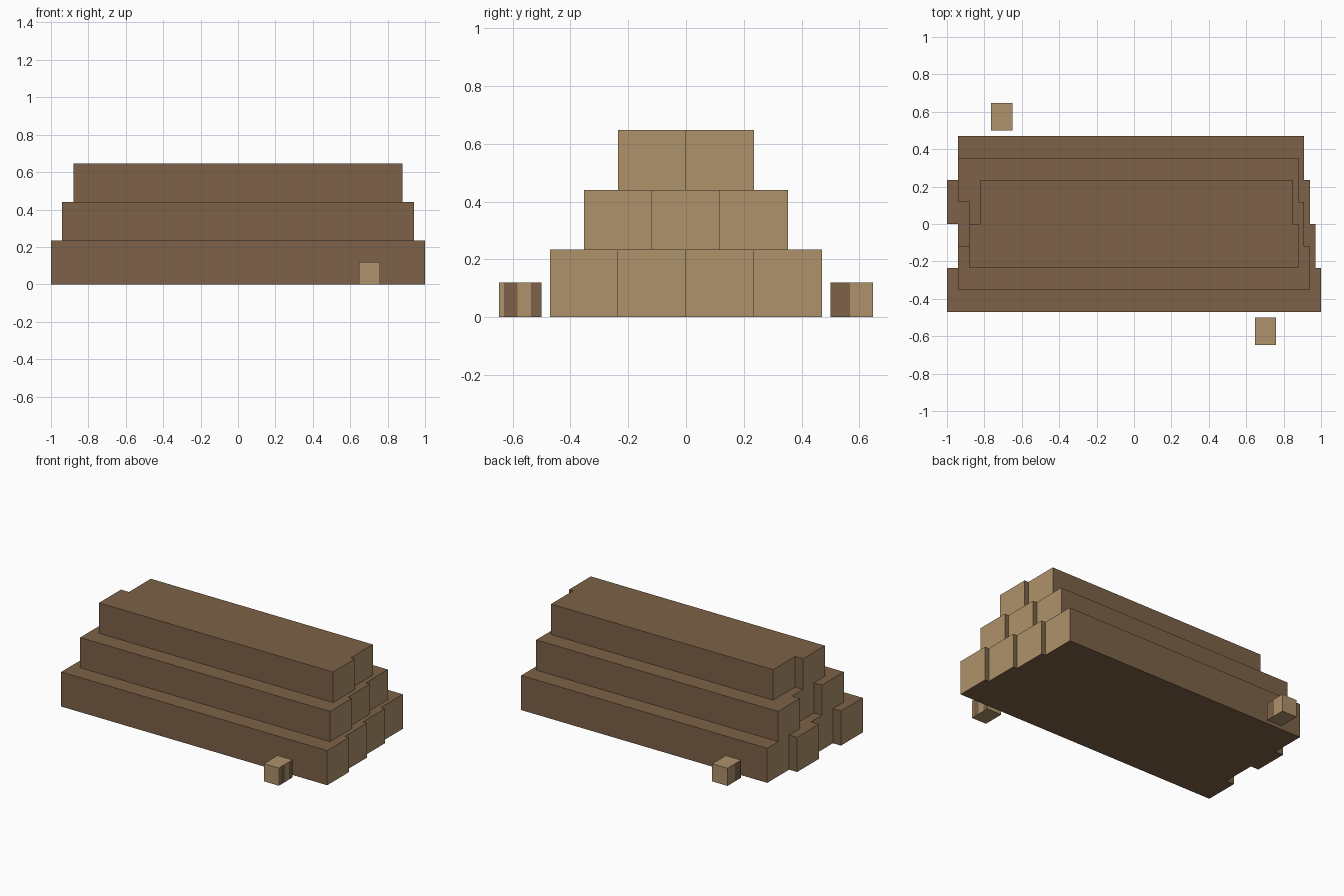
import bpy
import bmesh
from mathutils import Vector

cube = bpy.data.objects.get("Cube")
if cube:
    bpy.data.objects.remove(cube, do_unlink=True)


def make_material(name, rgb):
    mat = bpy.data.materials.new(name)
    mat.use_nodes = True
    mat.diffuse_color = (*rgb, 1)
    mat.node_tree.nodes["Principled BSDF"].inputs["Base Color"].default_value = (*rgb, 1)
    return mat


bark = make_material("bark brown", (0.205, 0.122, 0.065))
cut_wood = make_material("cut wood tan", (0.423, 0.287, 0.147))


def make_box(name, x, y, z, is_cut, y_cuts=()):
    """Box between the given ranges; is_cut(normal, centre) picks the tan faces."""
    bm = bmesh.new()
    bmesh.ops.create_cube(bm, size=1)
    for v in bm.verts:
        v.co = [lo + (c + 0.5) * (hi - lo) for c, (lo, hi) in zip(v.co, (x, y, z))]
    for cut in y_cuts:
        bmesh.ops.bisect_plane(bm, geom=bm.verts[:] + bm.edges[:] + bm.faces[:],
                               plane_co=Vector((0, cut, 0)), plane_no=Vector((0, 1, 0)))
    bm.normal_update()
    for f in bm.faces:
        f.material_index = int(is_cut(f.normal, f.calc_center_median()))
    mesh = bpy.data.meshes.new(name)
    bm.to_mesh(mesh)
    bm.free()
    mesh.materials.append(bark)
    mesh.materials.append(cut_wood)
    obj = bpy.data.objects.new(name, mesh)
    bpy.context.collection.objects.link(obj)
    return obj


# Squared logs: x range of each log, front to back, in each layer
W = 0.235
layers = [
    ("bottom", 0.0, 0.235, [(-1.0, 1.0), (-0.94, 0.97), (-1.0, 0.94), (-0.94, 0.91)]),
    ("middle", 0.235, 0.44, [(-0.94, 0.94), (-0.88, 0.91), (-0.94, 0.88)]),
    ("top", 0.44, 0.647, [(-0.88, 0.88), (-0.82, 0.85)]),
]
for layer, z0, z1, logs in layers:
    for i, x in enumerate(logs):
        y0 = (i - len(logs) / 2) * W
        make_box(f"{layer}_log_{i + 1}", x, (y0, y0 + W), (z0, z1),
                 lambda n, c: abs(n.x) > 0.5)


# Small split blocks: tan, with upright bark strips on their x sides
def make_block(name, x, y, right_strips, left_strips):
    def is_cut(n, c):
        if abs(n.x) < 0.5:
            return True
        strips = right_strips if n.x > 0 else left_strips
        return not any(a < c.y < b for a, b in strips)
    cuts = {v for s in right_strips + left_strips for v in s if y[0] < v < y[1]}
    make_box(name, x, y, (0, 0.12), is_cut, sorted(cuts))


make_block("front_block", (0.648, 0.76), (-0.647, -0.5),
           [(-0.63, -0.583), (-0.537, -0.5)], [(-0.567, -0.5)])
make_block("back_block", (-0.765, -0.65), (0.5, 0.647),
           [(0.5, 0.567)], [(0.5, 0.567)])
